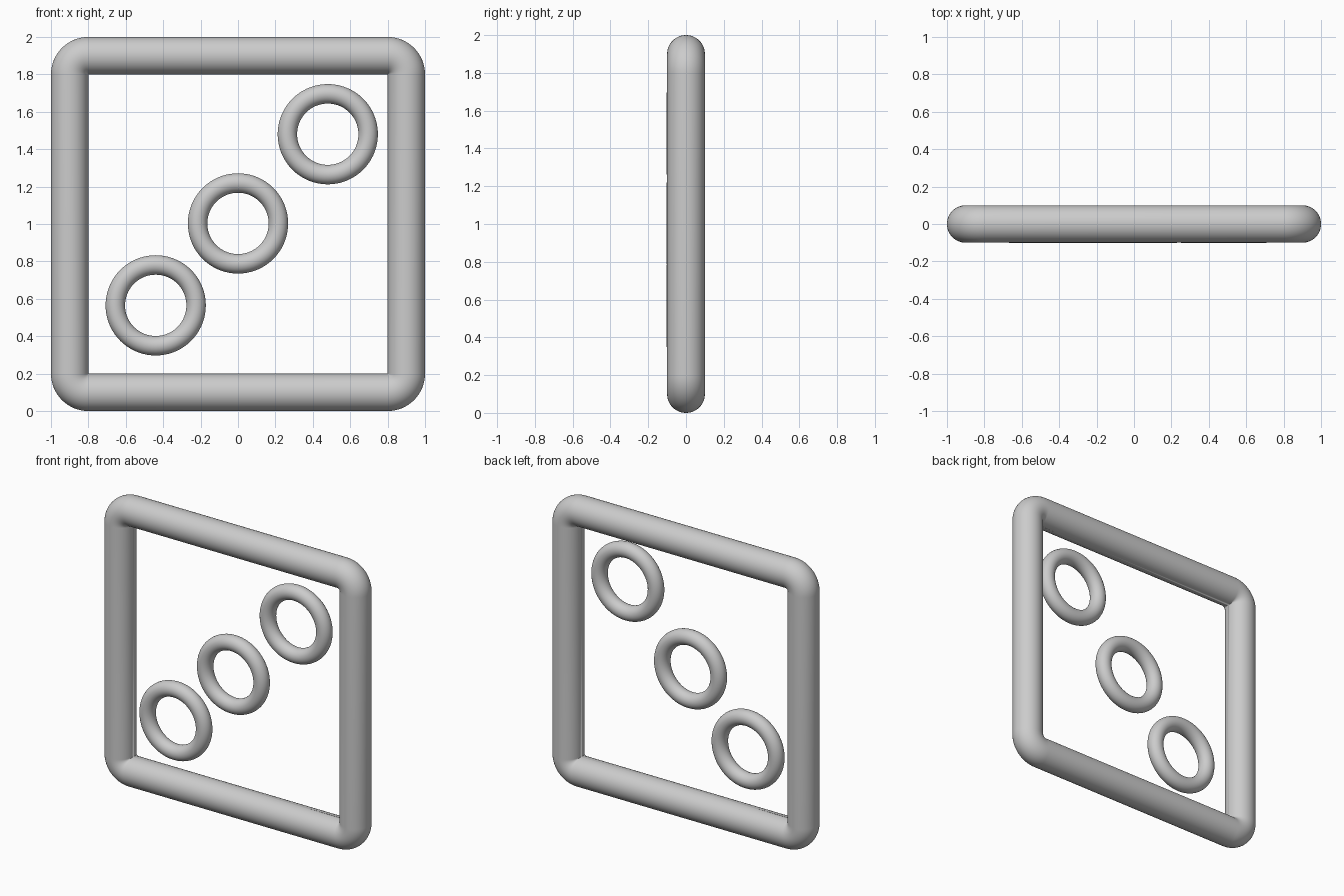
import bpy, bmesh
from math import sin, cos, pi

if "Cube" in bpy.data.objects:
    bpy.data.objects.remove(bpy.data.objects["Cube"])

TUBE = 0.1      # frame tube radius
BEND = 0.1      # centreline bend radius at the corners
SIDES, STEPS = 48, 16


def smooth(obj):
    bpy.ops.object.select_all(action='DESELECT')
    obj.select_set(True)
    bpy.context.view_layer.objects.active = obj
    bpy.ops.object.shade_smooth_by_angle(angle=0.7)


# Square frame: round tube swept around a square path with bent corners
bm = bmesh.new()
sections = []
for q, (sx, sz) in enumerate([(1, 1), (-1, 1), (-1, -1), (1, -1)]):
    for i in range(STEPS + 1):
        a = (q + i / STEPS) * pi / 2
        ring = []
        for k in range(SIDES):
            t = 2 * pi * k / SIDES
            r = BEND + TUBE * cos(t)
            ring.append(bm.verts.new((sx * 0.8 + r * cos(a), TUBE * sin(t),
                                      1 + sz * 0.8 + r * sin(a))))
        sections.append(ring)
for n, ring in enumerate(sections):
    nxt = sections[(n + 1) % len(sections)]
    for k in range(SIDES):
        j = (k + 1) % SIDES
        bm.faces.new((ring[k], ring[j], nxt[j], nxt[k]))
bmesh.ops.remove_doubles(bm, verts=bm.verts, dist=1e-5)
bmesh.ops.recalc_face_normals(bm, faces=bm.faces)
mesh = bpy.data.meshes.new("square_frame")
bm.to_mesh(mesh)
bm.free()
frame = bpy.data.objects.new("square_frame", mesh)
bpy.context.collection.objects.link(frame)
smooth(frame)

# Three rings on the diagonal, set towards the front of the frame
for name, x, z in [("lower_ring", -0.44, 0.565),
                   ("middle_ring", 0.0, 1.003),
                   ("upper_ring", 0.48, 1.48)]:
    bpy.ops.mesh.primitive_torus_add(major_radius=0.216, minor_radius=0.052,
                                     major_segments=72, minor_segments=32,
                                     location=(x, -0.05, z),
                                     rotation=(pi / 2, 0, 0))
    obj = bpy.context.object
    obj.name = name
    smooth(obj)
